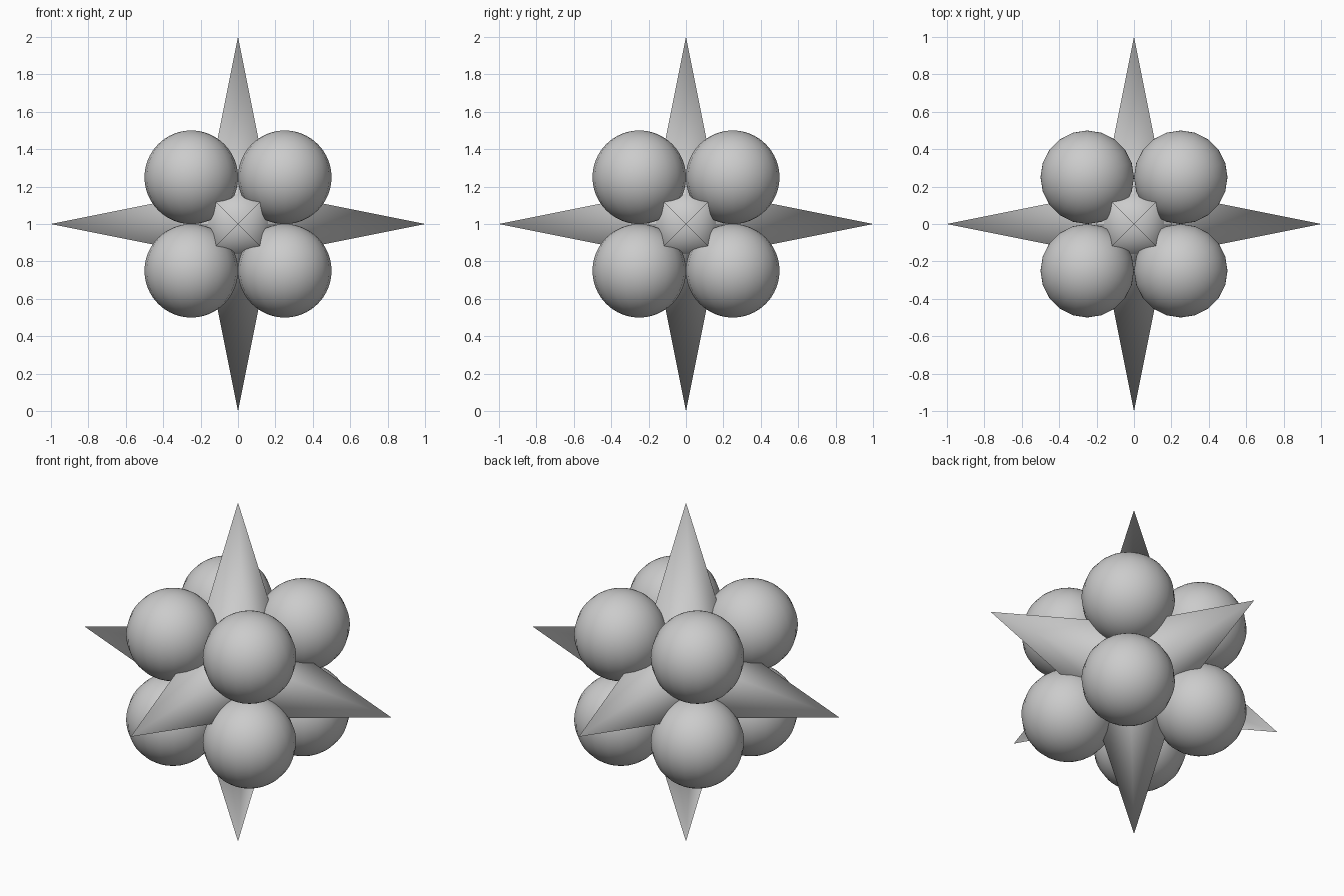
import bpy
import math
from mathutils import Vector

if "Cube" in bpy.data.objects:
    bpy.data.objects.remove(bpy.data.objects["Cube"])

CENTRE = Vector((0, 0, 1))


def smooth(obj, name):
    obj.name = name
    for p in obj.data.polygons:
        p.use_smooth = True


# Eight touching balls, one in each octant
for x in (-0.25, 0.25):
    for y in (-0.25, 0.25):
        for z in (-0.25, 0.25):
            bpy.ops.mesh.primitive_uv_sphere_add(
                segments=20, ring_count=32, radius=0.25,
                location=CENTRE + Vector((x, y, z)))
            smooth(bpy.context.object, "ball")

# Six square spikes running from the centre out along each axis
for axis in range(3):
    for sign in (-1, 1):
        d = Vector((0, 0, 0))
        d[axis] = sign
        bpy.ops.mesh.primitive_cone_add(
            vertices=4, radius1=0.2 * math.sqrt(2), radius2=0, depth=1,
            end_fill_type='NOTHING')
        spike = bpy.context.object
        # Turn the square so its flats face the other axes, then aim it
        for v in spike.data.vertices:
            x, y, z = v.co
            c = math.sqrt(0.5)
            v.co = (c * (x - y), c * (x + y), z)
        h = math.pi / 2
        spike.rotation_euler = {0: (0, sign * h, 0), 1: (-sign * h, 0, 0),
                                2: (0 if sign > 0 else math.pi, 0, 0)}[axis]
        spike.location = CENTRE + d * 0.5
        smooth(spike, "spike")
